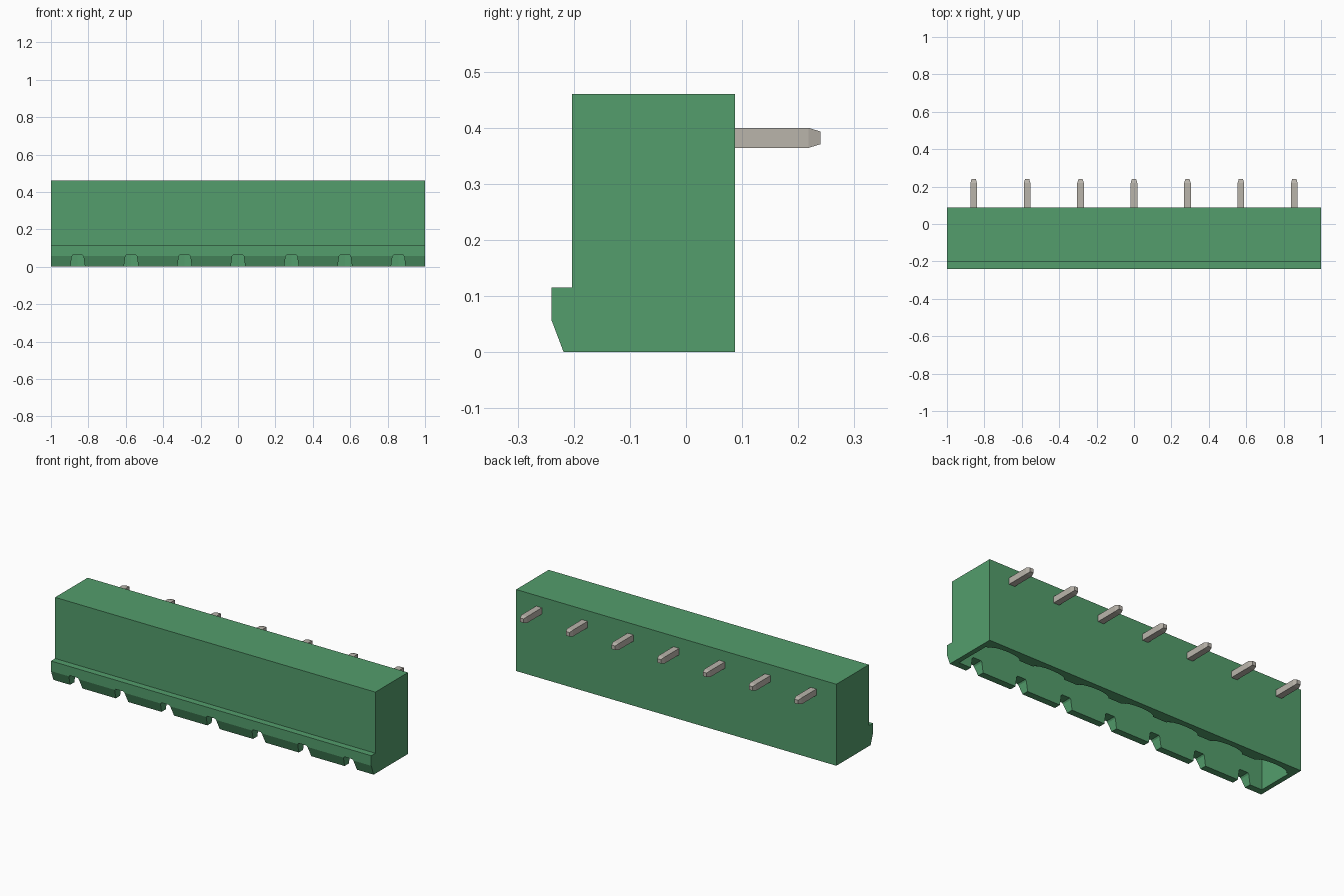
import bpy, bmesh, math
from mathutils import Matrix, Vector

if "Cube" in bpy.data.objects:
    bpy.data.objects.remove(bpy.data.objects["Cube"])

POLES = 7
PITCH = 2 / POLES
pole_x = [(i - (POLES - 1) / 2) * PITCH for i in range(POLES)]


def material(name, rgb, roughness, metallic=0.0):
    mat = bpy.data.materials.new(name)
    mat.use_nodes = True
    mat.diffuse_color = (*rgb, 1)
    node = mat.node_tree.nodes["Principled BSDF"]
    node.inputs["Base Color"].default_value = (*rgb, 1)
    node.inputs["Roughness"].default_value = roughness
    node.inputs["Metallic"].default_value = metallic
    return mat


green = material("green plastic", (0.087, 0.337, 0.150), 0.6)
metal = material("tinned metal", (0.49, 0.46, 0.41), 0.5)


def add_object(name, bm, mat):
    bmesh.ops.recalc_face_normals(bm, faces=bm.faces)
    mesh = bpy.data.meshes.new(name)
    bm.to_mesh(mesh)
    bm.free()
    mesh.materials.append(mat)
    obj = bpy.data.objects.new(name, mesh)
    bpy.context.collection.objects.link(obj)
    return obj


def prism(bm, points, depth):
    """Extrude a closed outline of 3D points along a vector."""
    face = bm.faces.new([bm.verts.new(p) for p in points])
    new = bmesh.ops.extrude_face_region(bm, geom=[face])["geom"]
    verts = [v for v in new if isinstance(v, bmesh.types.BMVert)]
    bmesh.ops.translate(bm, vec=Vector(depth), verts=verts)


def cut(target, cutter):
    cutter.hide_render = True
    mod = target.modifiers.new("cut", "BOOLEAN")
    mod.operation = "DIFFERENCE"
    mod.solver = "EXACT"
    mod.object = cutter
    graph = bpy.context.evaluated_depsgraph_get()
    target.data = bpy.data.meshes.new_from_object(target.evaluated_get(graph))
    target.modifiers.clear()
    bpy.data.objects.remove(cutter)


# Housing: side profile with the latching lip, swept across the width
profile = [(0.087, 0), (0.087, 0.46), (-0.203, 0.46), (-0.203, 0.115),
           (-0.24, 0.115), (-0.24, 0.058), (-0.218, 0)]
bm = bmesh.new()
prism(bm, [(-1, y, z) for y, z in profile], (2, 0, 0))
housing = add_object("housing", bm, green)

# Plug cavity, open below, with a rounded recess in the rear wall per pole
END, FRONT, REAR, BULGE, HALF = 0.972, -0.18, 0.025, 0.03, 0.1
outline = [(-END, REAR), (-END, FRONT), (END, FRONT), (END, REAR)]
for x in reversed(pole_x):
    for k in range(9):
        t = math.pi * k / 8
        outline.append((x + HALF * math.cos(t), REAR + BULGE * math.sin(t)))
bm = bmesh.new()
prism(bm, [(x, y, -0.05) for x, y in outline], (0, 0, 0.38))
cut(housing, add_object("cavity_cutter", bm, green))

# Coding notches through the front lip
notch = [(-0.046, -0.05), (0.046, -0.05), (0.031, 0.056), (0.025, 0.064),
         (-0.025, 0.064), (-0.031, 0.056)]
bm = bmesh.new()
for x in pole_x:
    prism(bm, [(x + dx, -0.3, z) for dx, z in notch], (0, 0.15, 0))
cut(housing, add_object("notch_cutter", bm, green))


def pin(name, start, direction, length, width=0.036, taper=0.022):
    """Square pin with a pyramid-cut tip, pointing along direction."""
    bm = bmesh.new()
    h = width / 2
    square = [(-h, -h), (h, -h), (h, h), (-h, h)]
    rings = [[bm.verts.new((a * s, b * s, c)) for a, b in square]
             for s, c in ((1, 0), (1, length - taper), (0.62, length))]
    bm.faces.new(rings[0])
    bm.faces.new(rings[2])
    for low, high in zip(rings, rings[1:]):
        for i in range(4):
            j = (i + 1) % 4
            bm.faces.new((low[i], low[j], high[j], high[i]))
    axis = "X"
    angle = -math.pi / 2 if direction == "back" else math.pi
    bm.transform(Matrix.Translation(start) @ Matrix.Rotation(angle, 4, axis))
    return add_object(name, bm, metal)


# Solder pins out of the back, and contact pins down into the cavity
for i, x in enumerate(pole_x, 1):
    pin(f"solder_pin_{i}", (x, 0.08, 0.382), "back", 0.16)
    pin(f"contact_pin_{i}", (x, -0.065, 0.335), "down", 0.25)
